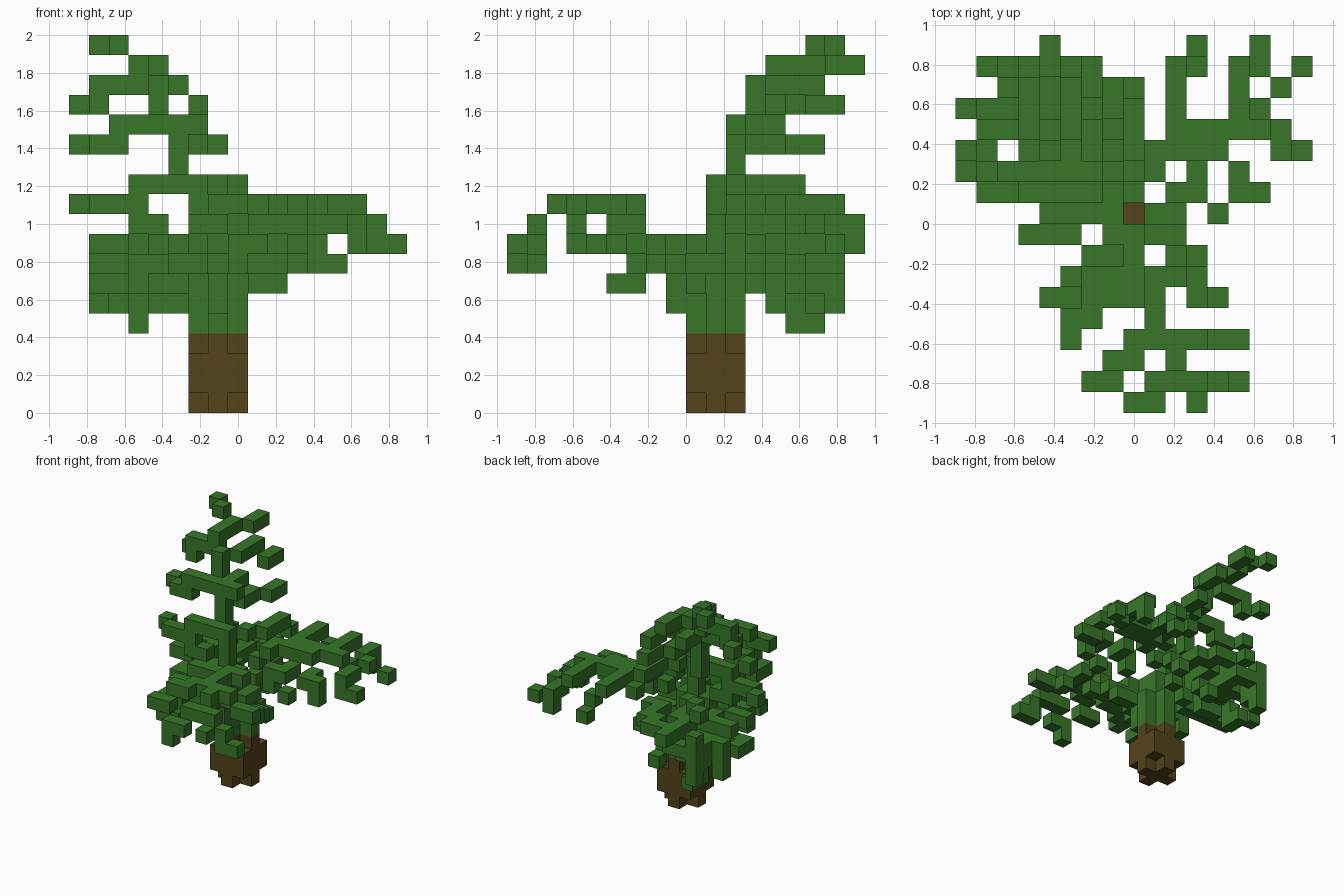
import bpy
import bmesh
from mathutils import Vector

cube = bpy.data.objects.get("Cube")
if cube:
    bpy.data.objects.remove(cube, do_unlink=True)

UNIT = 2 / 19
ORIGIN = Vector((-8.5, -9, 0))
STEP = {"l": Vector((-1, 0, 0)), "r": Vector((1, 0, 0)),
        "f": Vector((0, -1, 0)), "b": Vector((0, 1, 0)),
        "u": Vector((0, 0, 1)), "d": Vector((0, 0, -1))}


def material(name, colour):
    m = bpy.data.materials.new(name)
    m.use_nodes = True
    m.diffuse_color = (*colour, 1)
    m.node_tree.nodes["Principled BSDF"].inputs["Base Color"].default_value = (*colour, 1)
    return m


BARK = material("bark brown", (0.088, 0.057, 0.011))
LEAF = material("leaf green", (0.040, 0.185, 0.022))

parts = {}
taken = set()


def add(part, cell):
    cell = tuple(int(c) for c in cell)
    if cell not in taken:
        taken.add(cell)
        parts.setdefault(part, []).append(cell)


def grow(part, start, path=""):
    """Lay blocks along a walk; each word is one step, such as 'rb' for right and back."""
    pos = Vector(start)
    add(part, pos)
    for word in path.split():
        for letter in word:
            pos = pos + STEP[letter]
        add(part, pos)


def trunk_layer(part, level, full):
    for dx in (-1, 0, 1):
        for dy in (-1, 0, 1):
            if full or dx * dy == 0:
                add(part, (7 + dx, 10 + dy, level))


# Trunk: cross-shaped ends, square middle, green upper part
for level in range(7):
    trunk_layer("trunk" if level < 4 else "upper_trunk", level, level in (1, 2))
grow("upper_trunk", (7, 10, 7), "u")
grow("upper_trunk", (6, 11, 7), "u")
grow("upper_trunk", (7, 9, 7))

# Leaning leader up to the tip
grow("leader", (6, 10, 7), "u u u u lb u u u lbu u lbu b b lu lb")

# Crown twigs
grow("crown_twigs", (4, 16, 17), "b")
grow("crown_twigs", (3, 13, 16), "l l d lb")
grow("crown_twigs", (5, 13, 16), "b b rbd f")
grow("crown_twigs", (6, 11, 14), "l l l l d l lb")
grow("crown_twigs", (5, 12, 14), "b")
grow("crown_twigs", (6, 12, 13), "b rb b")

# Middle whorl
grow("middle_twigs", (5, 10, 11), "l l ld l lb")
grow("middle_twigs", (3, 10, 10))
grow("middle_twigs", (7, 11, 11), "rb b b bd")

# Long branch to the back left of the model
grow("back_branch", (8, 11, 9), "ru b r b r r r b b b rd b d")
grow("back_branch", (14, 13, 10), "rd f d r")
grow("back_branch", (10, 14, 10), "b b rd bd")
grow("back_branch", (14, 14, 9), "rb rbd")
grow("back_branch", (11, 12, 10), "fd f rfd")
grow("back_branch", (12, 12, 10), "rfd f r d")
grow("back_branch", (10, 10, 9), "d")

# Long branch to the front
grow("front_branch", (7, 9, 8), "f r f f r u u f f f rf fd rfd")
grow("front_branch", (10, 3, 10), "r rd r")
grow("front_branch", (11, 1, 9), "rd d r")
grow("front_branch", (9, 1, 9), "fd l d")
grow("front_branch", (8, 3, 10), "f l fd l")
grow("front_branch", (10, 6, 10), "rd f rd")
grow("front_branch", (10, 7, 8), "rd")
grow("front_branch", (9, 9, 6), "r fu l l")

# Low branch to the front right of the model
grow("low_front_branch", (7, 8, 5), "u fu l f l d f l")
grow("low_front_branch", (8, 5, 8), "l l f l f")
grow("low_front_branch", (7, 6, 8), "l")

# Side branches
grow("side_branch", (6, 9, 8), "l l fd l d")
grow("side_branch", (5, 8, 7))
grow("side_branch", (5, 10, 8), "lu l lbd l")
grow("side_branch", (5, 11, 6), "l l l l b")
grow("side_branch", (5, 11, 7), "l l")

# Drooping branches at the back
grow("drooping_branch", (6, 12, 6), "lb d l lb d b")
grow("drooping_branch", (1, 14, 7), "d d")
grow("drooping_branch", (4, 14, 7), "b b l l d d")
grow("drooping_branch", (2, 16, 8))
grow("drooping_branch", (2, 15, 6))
grow("drooping_branch", (5, 12, 7), "l b l b l b")
grow("drooping_branch", (7, 12, 7), "bu b b l b l")
grow("drooping_branch", (8, 13, 8), "bd")
grow("drooping_branch", (6, 14, 6), "bd")
grow("drooping_branch", (5, 12, 8), "b b l b b b")
grow("drooping_branch", (3, 12, 8), "b l l")
grow("drooping_branch", (4, 13, 9), "lb")


def build(name, cells, mat):
    """Make the outer block faces of one part."""
    bm = bmesh.new()
    for cell in cells:
        base = Vector(cell)
        for n in STEP.values():
            if tuple(int(c) for c in base + n) in taken:
                continue
            a = Vector((n.y, n.z, n.x)) / 2
            b = n.cross(a)
            mid = base + Vector((0.5, 0.5, 0.5)) + n / 2
            corners = (mid - a - b, mid + a - b, mid + a + b, mid - a + b)
            bm.faces.new([bm.verts.new((c + ORIGIN) * UNIT) for c in corners])
    bmesh.ops.remove_doubles(bm, verts=bm.verts, dist=0.001)
    bmesh.ops.recalc_face_normals(bm, faces=bm.faces)
    mesh = bpy.data.meshes.new(name)
    bm.to_mesh(mesh)
    bm.free()
    mesh.materials.append(mat)
    bpy.context.collection.objects.link(bpy.data.objects.new(name, mesh))


for name, cells in parts.items():
    build(name, cells, BARK if name == "trunk" else LEAF)
